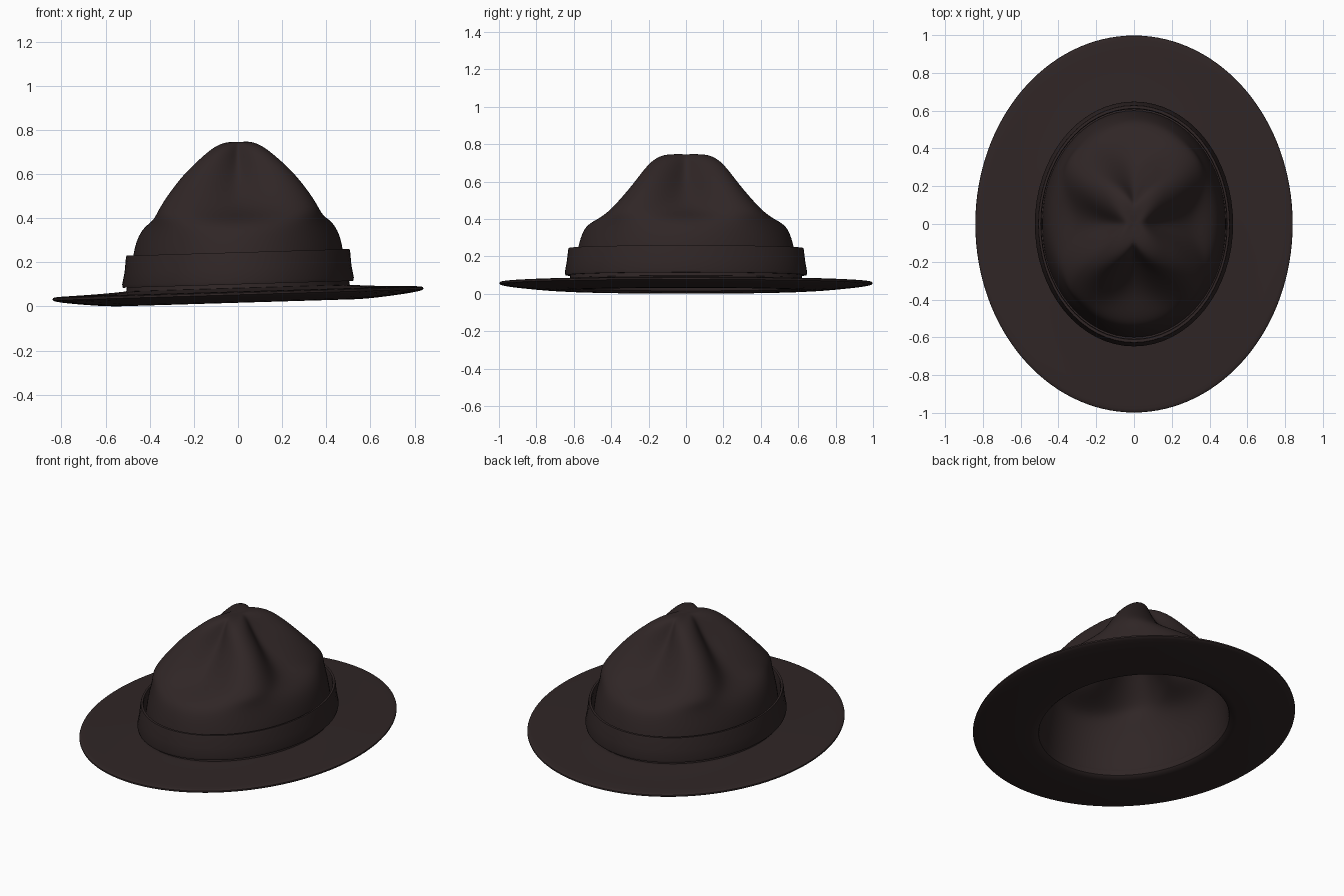
import bpy, bmesh
from math import sin, cos, pi

SEGMENTS = 64
TILT = 0.03  # the whole hat leans slightly to one side

cube = bpy.data.objects.get("Cube")
if cube:
    bpy.data.objects.remove(cube, do_unlink=True)

felt = bpy.data.materials.new("dark brown felt")
felt.use_nodes = True
color = (0.029, 0.019, 0.019, 1)
felt.diffuse_color = color
bsdf = felt.node_tree.nodes["Principled BSDF"]
bsdf.inputs["Base Color"].default_value = color
bsdf.inputs["Roughness"].default_value = 0.8


def ring(bm, z, ax, ay, rx=None, ry=None):
    """Oval of half-widths ax, ay; rx, ry place its four diagonal corners."""
    root = 2 ** 0.5
    dx = 0 if rx is None else rx * root - ax
    dy = 0 if ry is None else ry * root - ay
    verts = []
    for i in range(SEGMENTS):
        t = 2 * pi * i / SEGMENTS
        w = sin(2 * t) ** 2
        x, y = cos(t) * (ax + dx * w), sin(t) * (ay + dy * w)
        verts.append(bm.verts.new((x, y, z + TILT * x)))
    return verts


def bridge(bm, a, b):
    for i in range(SEGMENTS):
        j = (i + 1) % SEGMENTS
        bm.faces.new((a[i], a[j], b[j], b[i]))


def finish(name, bm, subdivide=1, thickness=0):
    bmesh.ops.recalc_face_normals(bm, faces=bm.faces)
    mesh = bpy.data.meshes.new(name)
    bm.to_mesh(mesh)
    bm.free()
    mesh.materials.append(felt)
    obj = bpy.data.objects.new(name, mesh)
    bpy.context.scene.collection.objects.link(obj)
    if thickness:
        mod = obj.modifiers.new("thickness", 'SOLIDIFY')
        mod.thickness = thickness
        mod.offset = -1
    if subdivide:
        mod = obj.modifiers.new("smooth", 'SUBSURF')
        mod.levels = mod.render_levels = subdivide
    bpy.ops.object.select_all(action='DESELECT')
    obj.select_set(True)
    bpy.context.view_layer.objects.active = obj
    bpy.ops.object.shade_smooth_by_angle(angle=0.8)
    return obj


# Crown: oval at the base, pinched into four dents with diagonal ridges above
levels = [
    (0.05, 0.49, 0.605), (0.16, 0.485, 0.595), (0.25, 0.476, 0.578),
    (0.32, 0.458, 0.558, 0.326, 0.397),
    (0.37, 0.428, 0.53, 0.32, 0.388),
    (0.405, 0.38, 0.46, 0.324, 0.378),
    (0.44, 0.31, 0.37, 0.326, 0.36),
    (0.50, 0.245, 0.29, 0.3, 0.315),
    (0.60, 0.15, 0.2, 0.235, 0.245),
    (0.67, 0.10, 0.155, 0.165, 0.2),
    (0.72, 0.07, 0.125, 0.11, 0.155),
    (0.745, 0.045, 0.10, 0.06, 0.10),
    (0.746, 0.02, 0.05, 0.025, 0.045),
]
bm = bmesh.new()
rings = [ring(bm, *level) for level in levels]
for a, b in zip(rings, rings[1:]):
    bridge(bm, a, b)
center = bm.verts.new((0, 0, 0.743))
for i in range(SEGMENTS):
    bm.faces.new((rings[-1][i], rings[-1][(i + 1) % SEGMENTS], center))
finish("crown", bm, subdivide=2, thickness=0.008)


def loop_part(name, profile, subdivide):
    """Sweep a closed profile of (z, half-width, half-length) around the hat."""
    bm = bmesh.new()
    loops = [ring(bm, *p) for p in profile]
    for a, b in zip(loops, loops[1:] + loops[:1]):
        bridge(bm, a, b)
    return finish(name, bm, subdivide)


# Brim: thicker next to the crown, thin at the outer edge
section = [(0, 0.088), (0.08, 0.082), (0.4, 0.074), (0.8, 0.069), (0.97, 0.067),
           (1, 0.062), (1, 0.052), (0.97, 0.046), (0.8, 0.036), (0.4, 0.02),
           (0.1, 0.015), (0, 0.02)]
loop_part("brim", [(z, 0.482 + 0.36 * u, 0.597 + 0.403 * u) for u, z in section], 1)

# Hat band: flared at the bottom, standing slightly off the crown
loop_part("hat_band", [
    (0.1, 0.505, 0.625), (0.1, 0.522, 0.645), (0.115, 0.525, 0.648),
    (0.17, 0.514, 0.638), (0.235, 0.508, 0.63), (0.245, 0.505, 0.627),
    (0.245, 0.494, 0.612), (0.23, 0.491, 0.608)], 0)

# Inner sweatband seam between crown and brim
loop_part("band_seam", [
    (0.075, 0.485, 0.6), (0.075, 0.508, 0.622),
    (0.105, 0.503, 0.618), (0.105, 0.485, 0.6)], 0)
